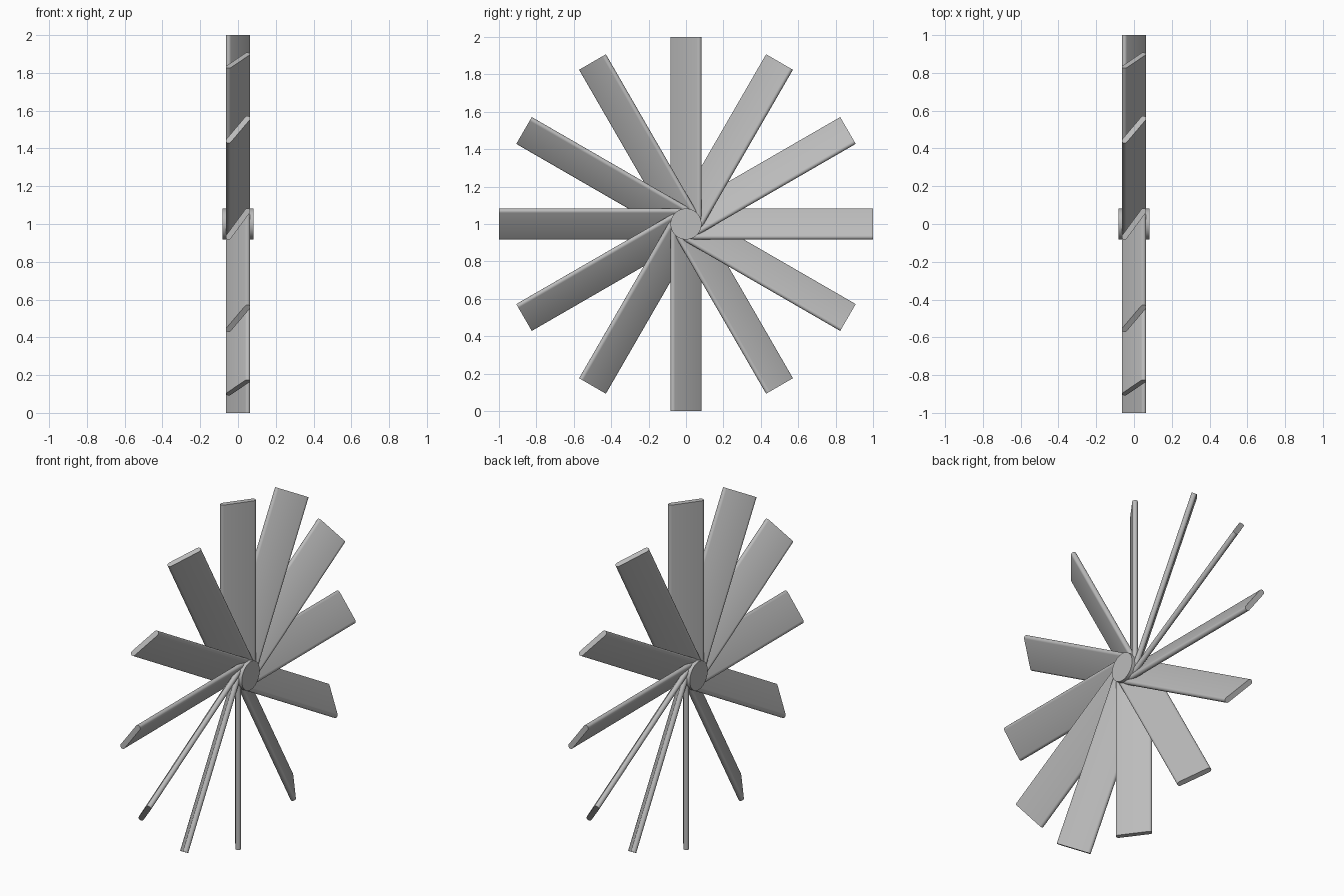
import bpy, bmesh, math
from mathutils import Matrix, Vector

cube = bpy.data.objects.get("Cube")
if cube:
    bpy.data.objects.remove(cube, do_unlink=True)

BLADES = 12
LENGTH = 1.0
HALF_X, HALF_W = 0.065, 0.083   # half extents of the pitched blade section
EDGE_R = 0.015                  # rounded long edges, half the thickness
CENTRE = Vector((0, 0, 1))

grey = bpy.data.materials.new("plain_grey")
grey.use_nodes = True
colour = (0.5, 0.5, 0.5, 1)
grey.diffuse_color = colour
grey.node_tree.nodes["Principled BSDF"].inputs["Base Color"].default_value = colour


def finish(name, bm):
    """Turn a bmesh into a shaded object placed on the axle."""
    bmesh.ops.recalc_face_normals(bm, faces=bm.faces)
    mesh = bpy.data.meshes.new(name)
    bm.to_mesh(mesh)
    bm.free()
    mesh.materials.append(grey)
    obj = bpy.data.objects.new(name, mesh)
    bpy.context.collection.objects.link(obj)
    obj.location = CENTRE
    bpy.ops.object.select_all(action="DESELECT")
    obj.select_set(True)
    bpy.context.view_layer.objects.active = obj
    bpy.ops.object.shade_smooth_by_angle(angle=math.radians(35))
    return obj


def blade_section(steps=8):
    """Pitched slat outline in x and y with round long edges."""
    tip = Vector((HALF_X - EDGE_R, HALF_W - EDGE_R, 0))
    pitch = math.atan2(tip.y, tip.x)
    points = []
    for side in (1, -1):
        for i in range(steps + 1):
            a = pitch - math.pi / 2 + math.pi * i / steps
            points.append(side * (tip + EDGE_R * Vector((math.cos(a), math.sin(a), 0))))
    return points


# Blades: slats pointing up from the axle, turned about x
for n in range(BLADES):
    bm = bmesh.new()
    face = bm.faces.new([bm.verts.new(p) for p in blade_section()])
    new = bmesh.ops.extrude_face_region(bm, geom=[face], use_keep_orig=True)["geom"]
    top = [v for v in new if isinstance(v, bmesh.types.BMVert)]
    bmesh.ops.translate(bm, verts=top, vec=(0, 0, LENGTH))
    bm.transform(Matrix.Rotation(math.tau * n / BLADES, 4, "X"))
    finish(f"blade_{n + 1}", bm)

# Hub: short cylinder along x
bm = bmesh.new()
bmesh.ops.create_cone(bm, cap_ends=True, segments=48, radius1=HALF_W,
                      radius2=HALF_W, depth=2 * HALF_W,
                      matrix=Matrix.Rotation(math.pi / 2, 4, "Y"))
finish("hub", bm)
